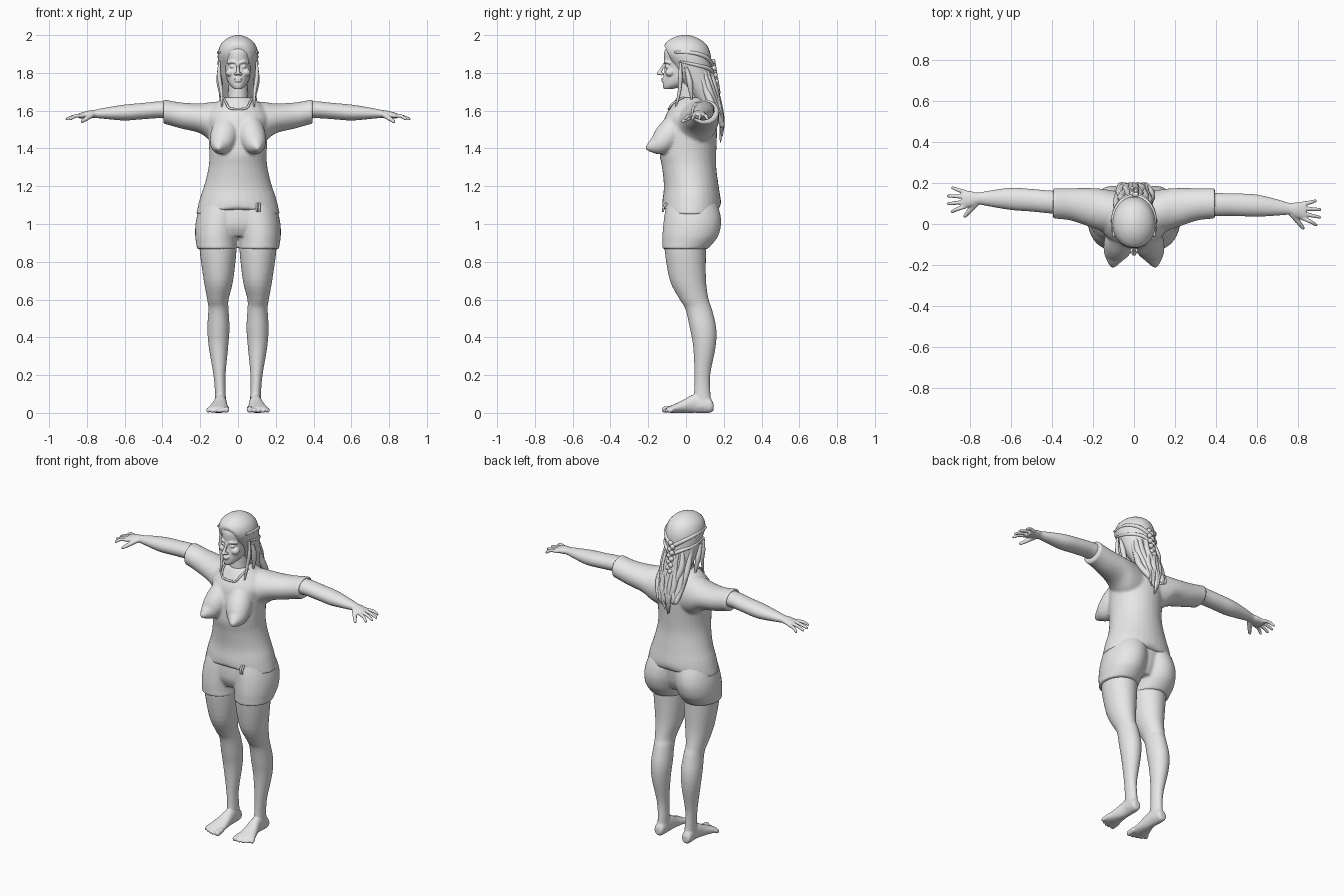
import bpy
import bmesh
import math
from mathutils import Matrix, Vector

default_cube = bpy.data.objects.get("Cube")
if default_cube:
    bpy.data.objects.remove(default_cube, do_unlink=True)

clay = bpy.data.materials.new("pale_grey")
clay.use_nodes = True
clay.diffuse_color = (0.8, 0.8, 0.8, 1)
for node in clay.node_tree.nodes:
    if node.type == "BSDF_PRINCIPLED":
        node.inputs["Base Color"].default_value = clay.diffuse_color


def interpolate(rows, steps):
    """Pass a smooth curve through rows of numbers."""
    result = []
    last = len(rows) - 1
    for i in range(last):
        before, start = rows[max(i - 1, 0)], rows[i]
        end, after = rows[i + 1], rows[min(i + 2, last)]
        for k in range(steps):
            t = k / steps
            result.append([
                b + t * ((c - a) / 2 + t * ((2 * a - 5 * b + 4 * c - d) / 2
                                            + t * (3 * b - a - 3 * c + d) / 2))
                for a, b, c, d in zip(before, start, end, after)])
    result.append(list(rows[last]))
    return result


def skin_rings(bm, rings):
    """Bridge rings of points and cap both ends."""
    loops = [[bm.verts.new(point) for point in ring] for ring in rings]
    count = len(loops[0])
    for lower, upper in zip(loops, loops[1:]):
        for j in range(count):
            n = (j + 1) % count
            bm.faces.new((lower[j], lower[n], upper[n], upper[j]))
    bm.faces.new(loops[0][::-1])
    bm.faces.new(loops[-1])


def loft(bm, axis, rows, sides=32, steps=4):
    """Oval sections: position on the axis, then low/high bounds on the other two."""
    order = {"x": (0, 1, 2), "y": (1, 0, 2), "z": (1, 2, 0)}[axis]
    rings = []
    for place, u0, u1, v0, v1 in interpolate(rows, steps):
        ring = []
        for j in range(sides):
            angle = math.tau * j / sides
            values = (place,
                      (u0 + u1) / 2 + (u1 - u0) / 2 * math.cos(angle),
                      (v0 + v1) / 2 + (v1 - v0) / 2 * math.sin(angle))
            ring.append([values[k] for k in order])
        rings.append(ring)
    skin_rings(bm, rings)


def centred_loft(bm, rows):
    """Vertical loft: height, half width, front, back."""
    loft(bm, "z", [(z, -w, w, front, back) for z, w, front, back in rows])


def tube(bm, rows, sides=10, steps=5):
    """Round tube through points of x, y, z, radius."""
    path = interpolate(rows, steps)
    points = [Vector(row[:3]) for row in path]
    span = points[-1] - points[0]
    reference = Vector((0, 0, 0))
    reference[min((1, 0, 2), key=lambda k: abs(span[k]))] = 1
    rings = []
    for i, centre in enumerate(points):
        along = points[min(i + 1, len(points) - 1)] - points[max(i - 1, 0)]
        side = along.cross(reference).normalized()
        other = along.cross(side).normalized()
        radius = max(path[i][3], 0.001)
        rings.append([centre + radius * (math.cos(a) * side + math.sin(a) * other)
                      for a in (math.tau * j / sides for j in range(sides))])
    skin_rings(bm, rings)


def blob(bm, centre, size):
    matrix = Matrix.Translation(centre) @ Matrix.Diagonal((*size, 1))
    bmesh.ops.create_uvsphere(bm, u_segments=20, v_segments=12, radius=1, matrix=matrix)


def finish(name, bm, voxel=None, mirror=False, relax=3):
    """Make the object; optionally mirror it and fuse its pieces into one skin."""
    bmesh.ops.recalc_face_normals(bm, faces=bm.faces[:])
    mesh = bpy.data.meshes.new(name)
    bm.to_mesh(mesh)
    bm.free()
    for polygon in mesh.polygons:
        polygon.use_smooth = True
    mesh.set_sharp_from_angle(angle=math.radians(50))
    mesh.materials.append(clay)
    obj = bpy.data.objects.new(name, mesh)
    bpy.context.collection.objects.link(obj)
    if mirror:
        obj.modifiers.new("mirror", "MIRROR").use_mirror_merge = False
    if voxel:
        fuse = obj.modifiers.new("fuse", "REMESH")
        fuse.mode = "VOXEL"
        fuse.voxel_size = voxel
        fuse.use_smooth_shade = True
        soften = obj.modifiers.new("soften", "SMOOTH")
        soften.factor = 0.5
        soften.iterations = relax
    return obj


# Head with neck and facial features
bm = bmesh.new()
centred_loft(bm, [(1.715, .02, -.118, -.07), (1.735, .042, -.123, 0), (1.77, .06, -.12, .07),
                  (1.835, .071, -.111, .09), (1.87, .075, -.116, .1), (1.92, .072, -.112, .09),
                  (1.96, .05, -.075, .07), (1.98, .02, -.03, .03)])
centred_loft(bm, [(1.58, .08, -.05, .1), (1.66, .055, -.045, .08), (1.78, .05, -.04, .07)])
tube(bm, [(0, -.11, 1.855, .007), (0, -.127, 1.825, .008), (0, -.141, 1.8, .011)])
blob(bm, (0, -.143, 1.798), (.012, .013, .01))
for height, width in ((1.768, .022), (1.757, .019)):
    blob(bm, (0, -.12, height), (width, .012, .006))
for s in (-1, 1):
    blob(bm, (s * .012, -.13, 1.794), (.009, .011, .008))
    blob(bm, (s * .03, -.099, 1.833), (.014, .012, .008))
    blob(bm, (s * .042, -.085, 1.802), (.024, .025, .022))
    tube(bm, [(s * .01, -.112, 1.853, .006), (s * .032, -.107, 1.859, .008),
              (s * .056, -.083, 1.851, .006)])
finish("head", bm, voxel=.004, relax=2)

# Hair swept back from the face
bm = bmesh.new()
centred_loft(bm, [(1.6, .06, .08, .165), (1.68, .08, .03, .165), (1.76, .095, -.03, .145),
                  (1.83, .103, -.07, .135), (1.9, .107, -.118, .13), (1.95, .092, -.113, .108),
                  (1.98, .062, -.08, .07), (1.995, .03, -.045, .035), (2, .008, -.015, .01)])
cut = bmesh.ops.bisect_plane(bm, geom=bm.verts[:] + bm.edges[:] + bm.faces[:],
                             plane_co=(0, -.115, 1.945), plane_no=(0, -.9, -.43),
                             clear_outer=True)
bmesh.ops.holes_fill(bm, edges=[e for e in bm.edges if e.is_boundary], sides=0)
finish("hair_cap", bm)

# Loose strands down the back and beside the face
bm = bmesh.new()
strands = 11
for i in range(strands):
    x = (i / (strands - 1) - .5) * 2
    sway = .012 * math.sin(i * 2.4)
    tip = 1.42 + .1 * abs(x) + 2 * abs(sway)
    tube(bm, [(x * .085, .13 - .06 * x * x, 1.82, .01),
              (x * .085 + sway, .152 - .05 * x * x, 1.72, .018),
              (x * .075 - sway, .178 - .03 * x * x, 1.61, .018),
              (x * .065 + sway, .19, 1.53, .014),
              (x * .05, .185 + sway / 2, tip, .003)])
for s in (-1, 1):
    tube(bm, [(s * .098, -.03, 1.86, .006), (s * .1, -.03, 1.78, .011),
              (s * .088, -.035, 1.7, .009), (s * .084, -.06, 1.6, .003)])
    tube(bm, [(s * .1, 0, 1.83, .008), (s * .098, .02, 1.75, .016),
              (s * .085, .03, 1.66, .006)])
finish("hair_strands", bm)

# Braided bands meeting in a plait behind the head
bm = bmesh.new()
for s in (-1, 1):
    tube(bm, [(s * .098, -.06, 1.91, .006), (s * .098, .04, 1.905, .011),
              (s * .06, .11, 1.88, .012), (0, .14, 1.84, .011)])
    tube(bm, [(s * .104, -.03, 1.86, .005), (s * .095, .06, 1.84, .01),
              (s * .05, .125, 1.82, .011), (0, .145, 1.79, .01)])
for i in range(10):
    blob(bm, (.008 * (-1) ** i, .143 + .003 * i, 1.86 - .018 * i), (.016, .013, .015))
finish("hair_plait", bm)

# Loose shirt with a dipping hem and short sleeves
bm = bmesh.new()
centred_loft(bm, [(1.085, .222, -.125, .18), (1.12, .21, -.125, .185), (1.2, .18, -.117, .173),
                  (1.3, .156, -.127, .16), (1.38, .152, -.14, .16), (1.5, .16, -.125, .165),
                  (1.57, .17, -.11, .163), (1.63, .13, -.075, .135), (1.67, .073, -.05, .095)])
for v in bm.verts:
    drop = max(0, 1.15 - v.co.z) / .065
    v.co.z -= drop * (.04 * min(1, abs(v.co.x) / .2) ** 3 - .006 * math.cos(30 * v.co.x))
loft(bm, "x", [(.03, -.06, .15, 1.4, 1.65), (.13, -.045, .168, 1.43, 1.647),
               (.2, -.02, .175, 1.48, 1.638), (.3, .015, .175, 1.505, 1.643),
               (.37, .025, .175, 1.525, 1.655), (.395, .025, .175, 1.53, 1.66)])
tube(bm, [(.05, -.02, 1.57, .06), (.07, -.085, 1.475, .075), (.09, -.14, 1.425, .06),
          (.1, -.185, 1.408, .032), (.103, -.213, 1.4, .008)], sides=24)
finish("shirt", bm, voxel=.008, mirror=True)

# Neckline edge
bm = bmesh.new()
tube(bm, [(-.078, -.01, 1.672, .005), (-.062, -.068, 1.64, .006), (-.04, -.089, 1.612, .006),
          (.04, -.089, 1.612, .006), (.062, -.068, 1.64, .006), (.078, -.01, 1.672, .005)])
finish("collar", bm)

# Close-fitting shorts
bm = bmesh.new()
loft(bm, "z", [(.868, .006, .217, -.125, .115), (.9, .004, .222, -.125, .145),
               (.94, -.002, .227, -.125, .172), (1, -.012, .225, -.12, .186),
               (1.06, -.02, .212, -.112, .18), (1.12, -.03, .19, -.1, .16)])
centred_loft(bm, [(.935, .12, -.085, .12), (1, .2, -.112, .15), (1.12, .19, -.105, .165)])
finish("shorts", bm, voxel=.008, mirror=True)

# Hanging drawstring
bm = bmesh.new()
for x in (.1, .113):
    tube(bm, [(x, -.1, 1.11, .005), (x, -.118, 1.09, .006), (x, -.122, 1.063, .005)])
finish("drawstring", bm)

# Legs with feet and toes
bm = bmesh.new()
loft(bm, "z", [(.03, .062, .125, .03, .14), (.1, .065, .122, .042, .13),
               (.2, .066, .13, .045, .128), (.35, .052, .155, .038, .157),
               (.45, .045, .162, .02, .16), (.55, .05, .157, -.003, .137),
               (.6, .05, .163, -.033, .12), (.7, .026, .181, -.085, .106),
               (.86, .008, .203, -.113, .106), (.93, .01, .2, -.11, .11)])
loft(bm, "y", [(.145, .075, .115, .012, .05), (.125, .064, .125, 0, .08),
               (.05, .06, .125, 0, .1), (-.02, .054, .145, 0, .066),
               (-.07, .05, .162, 0, .043), (-.1, .056, .158, .002, .03)])
for i in range(5):
    x, radius = .066 + .023 * i - .004 * (i == 0), .011 + .006 * (i == 0)
    tip = -.115 + .004 * i * i / 2
    tube(bm, [(x, -.07, .022, radius), (x, tip + .01, .018, radius)])
    blob(bm, (x, tip, radius), (radius, .015, radius))
finish("legs", bm, voxel=.006, mirror=True)


# Arms with hands, reaching sideways
def arm(name, side):
    bm = bmesh.new()
    loft(bm, "x", [(.3, .04, .16, 1.545, 1.64), (.4, .045, .157, 1.56, 1.65),
                   (.5, .05, .16, 1.555, 1.641), (.6, .052, .16, 1.548, 1.632),
                   (.7, .063, .142, 1.556, 1.616), (.76, .07, .128, 1.562, 1.604),
                   (.79, .058, .132, 1.56, 1.6), (.84, .05, .135, 1.557, 1.587)])
    for i, (reach, tip_y) in enumerate(((.888, .028), (.906, .066), (.907, .104), (.886, .145))):
        base_y = .058 + .023 * i
        tube(bm, [(.82, base_y, 1.573, .011), (.86, (base_y + tip_y) / 2, 1.572, .01),
                  (reach, tip_y, 1.556, .008)])
        blob(bm, (reach, tip_y, 1.556), (.008, .008, .008))
    tube(bm, [(.77, .075, 1.58, .015), (.8, .04, 1.56, .013), (.825, .01, 1.543, .009)])
    blob(bm, (.825, .01, 1.543), (.009, .009, .009))
    for v in bm.verts:
        v.co.y -= side * .03 * (v.co.x - .3) / .55
        v.co.x *= side
    finish(name, bm, voxel=.005, relax=2)


arm("left_arm", 1)
arm("right_arm", -1)
